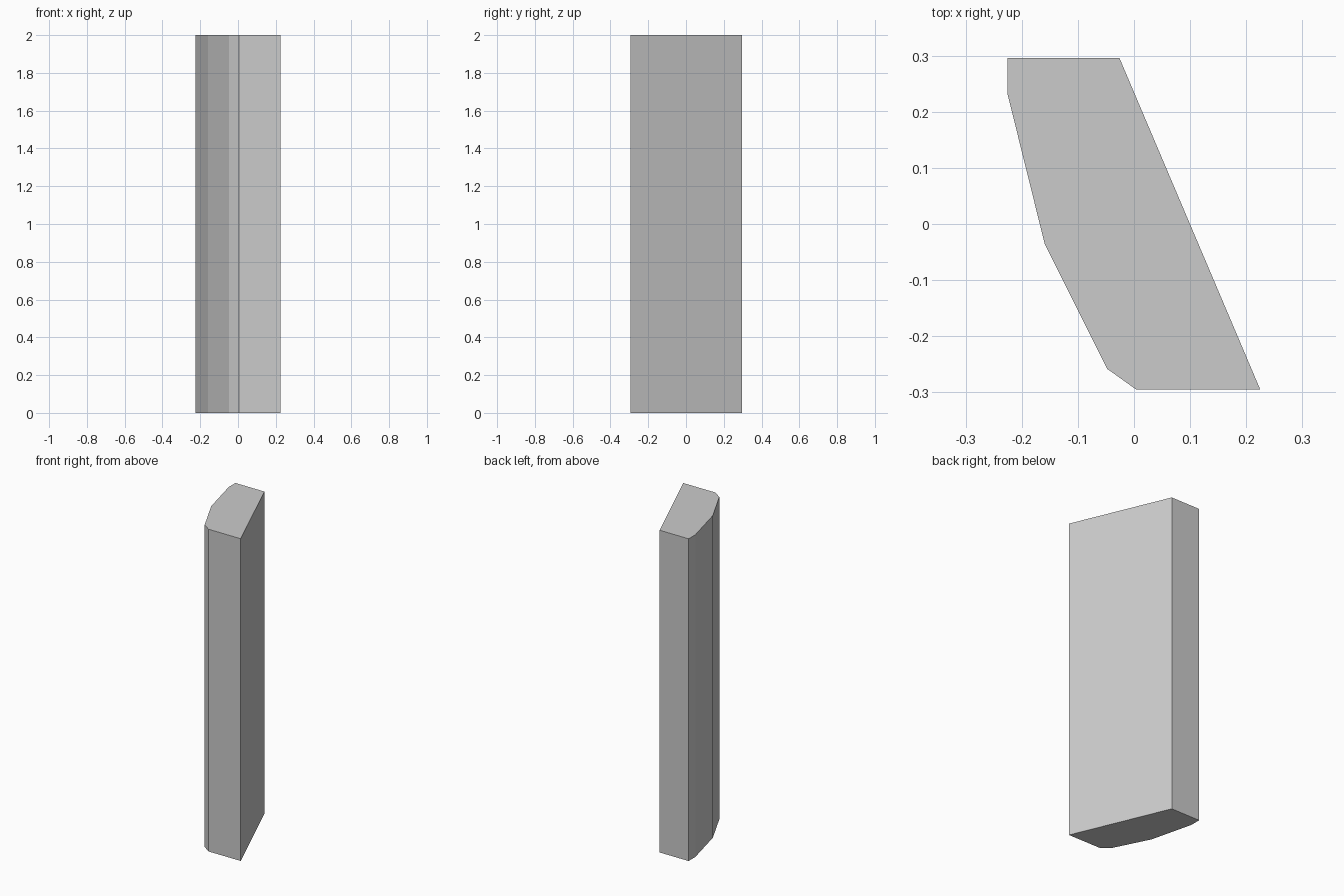
import bpy, bmesh

if "Cube" in bpy.data.objects:
    bpy.data.objects.remove(bpy.data.objects["Cube"])

# Cross-section of the slab, counter-clockwise seen from above
PROFILE = [(0.004, -0.295), (0.225, -0.295), (-0.026, 0.296), (-0.225, 0.296),
           (-0.225, 0.230), (-0.159, -0.036), (-0.048, -0.258)]
HEIGHT = 2.0

# Slanted pillar: profile extruded straight up
bm = bmesh.new()
base = bm.faces.new([bm.verts.new((x, y, 0)) for x, y in PROFILE])
result = bmesh.ops.extrude_face_region(bm, geom=[base], use_keep_orig=True)
top_verts = [g for g in result["geom"] if isinstance(g, bmesh.types.BMVert)]
bmesh.ops.translate(bm, verts=top_verts, vec=(0, 0, HEIGHT))
bmesh.ops.recalc_face_normals(bm, faces=bm.faces)

mesh = bpy.data.meshes.new("pillar")
bm.to_mesh(mesh)
bm.free()
bpy.context.collection.objects.link(bpy.data.objects.new("pillar", mesh))
